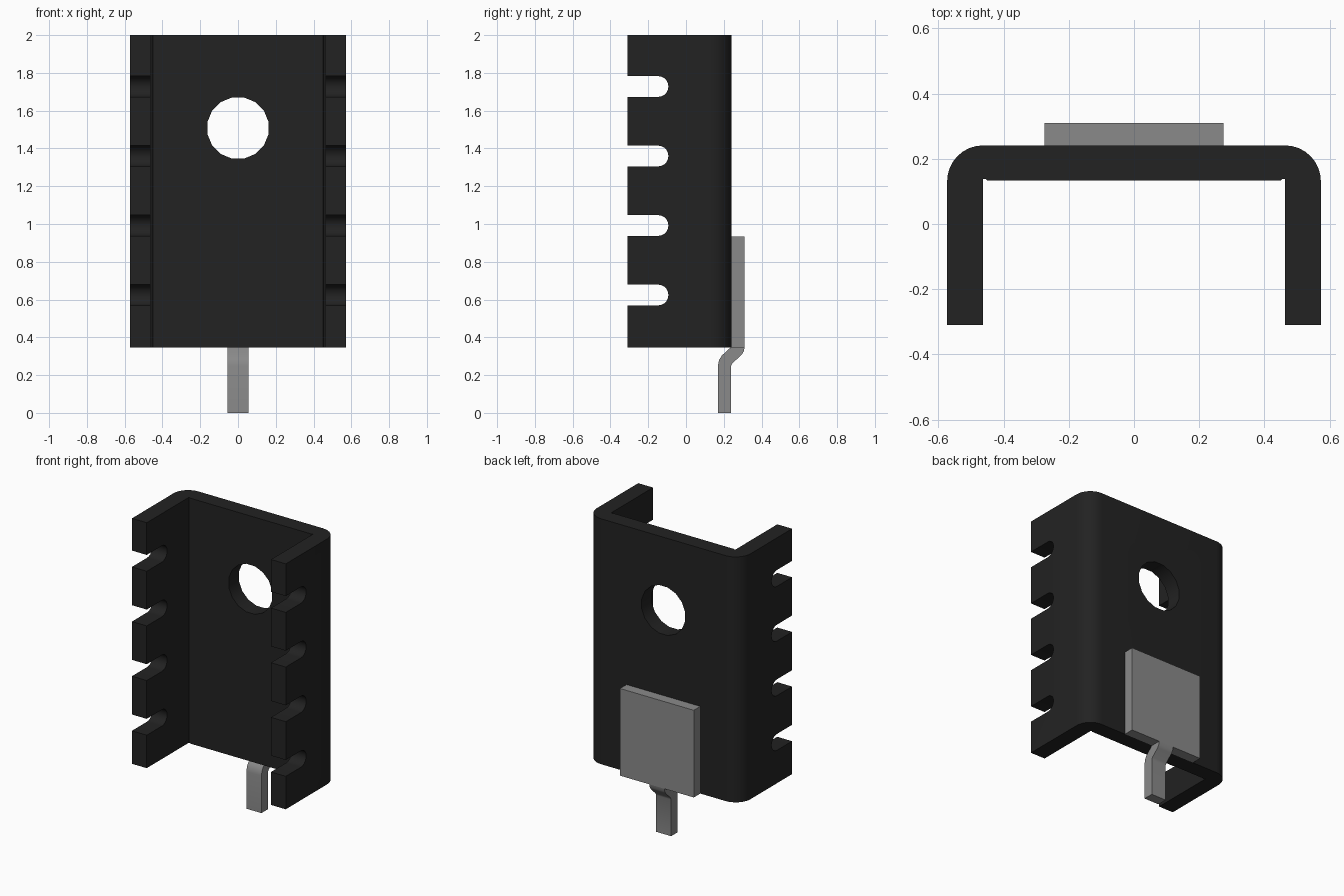
import bpy, bmesh, math
from mathutils import Vector

cube = bpy.data.objects.get("Cube")
if cube:
    bpy.data.objects.remove(cube, do_unlink=True)


def material(name, value):
    m = bpy.data.materials.new(name)
    m.use_nodes = True
    col = (value, value, value, 1)
    m.diffuse_color = col
    m.node_tree.nodes["Principled BSDF"].inputs["Base Color"].default_value = col
    return m


BLACK = material("black anodised", 0.016)
GREY = material("tinned grey", 0.254)


def prism(name, outline, axis, lo, hi, mat):
    """Extrude a 2D outline along axis: x takes (y, z), y takes (x, z), z takes (x, y)."""
    i = "xyz".index(axis)
    bm = bmesh.new()
    verts = []
    for p in outline:
        co = list(p)
        co.insert(i, lo)
        verts.append(bm.verts.new(co))
    face = bm.faces.new(verts)
    ext = bmesh.ops.extrude_face_region(bm, geom=[face])
    step = Vector((0, 0, 0))
    step[i] = hi - lo
    moved = [g for g in ext["geom"] if isinstance(g, bmesh.types.BMVert)]
    bmesh.ops.translate(bm, verts=moved, vec=step)
    bmesh.ops.recalc_face_normals(bm, faces=bm.faces)
    me = bpy.data.meshes.new(name)
    bm.to_mesh(me)
    bm.free()
    me.materials.append(mat)
    ob = bpy.data.objects.new(name, me)
    bpy.context.collection.objects.link(ob)
    return ob


def arc(cx, cy, r, a0, a1, n):
    return [(cx + r * math.cos(math.radians(a0 + (a1 - a0) * k / n)),
             cy + r * math.sin(math.radians(a0 + (a1 - a0) * k / n))) for k in range(n + 1)]


def cut(target, cutter):
    cutter.hide_render = True
    mod = target.modifiers.new("cut", "BOOLEAN")
    mod.object = cutter
    mod.solver = "EXACT"
    bpy.context.view_layer.objects.active = target
    bpy.ops.object.modifier_apply(modifier=mod.name)
    bpy.data.objects.remove(cutter, do_unlink=True)


def smooth(ob):
    bpy.ops.object.select_all(action="DESELECT")
    ob.select_set(True)
    bpy.context.view_layer.objects.active = ob
    bpy.ops.object.shade_smooth_by_angle(angle=math.radians(30))


BOTTOM, TOP = 0.347, 2.0

# U-shaped channel with rounded outer bends and small inner relief corners
half = [(0.45, 0.133), (0.455, 0.138), (0.463, 0.138), (0.463, -0.31), (0.573, -0.31)]
half += arc(0.463, 0.131, 0.11, 0, 90, 8)
outline = half + [(-x, y) for x, y in reversed(half)]
heat_sink = prism("heat_sink", outline, "z", BOTTOM, TOP, BLACK)

# Round-ended slots through both side flanges
for k in range(4):
    z = 0.624 + 0.368 * k
    slot = [(-0.5, z - 0.055)] + arc(-0.148, z, 0.055, -90, 90, 10) + [(-0.5, z + 0.055)]
    cut(heat_sink, prism("slot_cutter", slot, "x", -0.7, 0.7, BLACK))

# Mounting hole in the back wall
hole = arc(0, 1.508, 0.165, 11.25, 348.75, 15)
cut(heat_sink, prism("hole_cutter", hole, "y", 0.0, 0.4, BLACK))
smooth(heat_sink)

# Flat tab fixed to the back wall
prism("mounting_tab", [(-0.275, 0.241), (0.275, 0.241), (0.275, 0.31), (-0.275, 0.31)],
      "z", BOTTOM, 0.934, GREY)

# Bent solder pin below the tab
pin_side = [(0.169, 0), (0.238, 0), (0.238, 0.246), (0.245, 0.262), (0.295, 0.308),
            (0.306, 0.326), (0.31, BOTTOM), (0.237, BOTTOM), (0.19, 0.304),
            (0.175, 0.28), (0.169, 0.25)]
smooth(prism("solder_pin", pin_side, "x", -0.056, 0.056, GREY))
